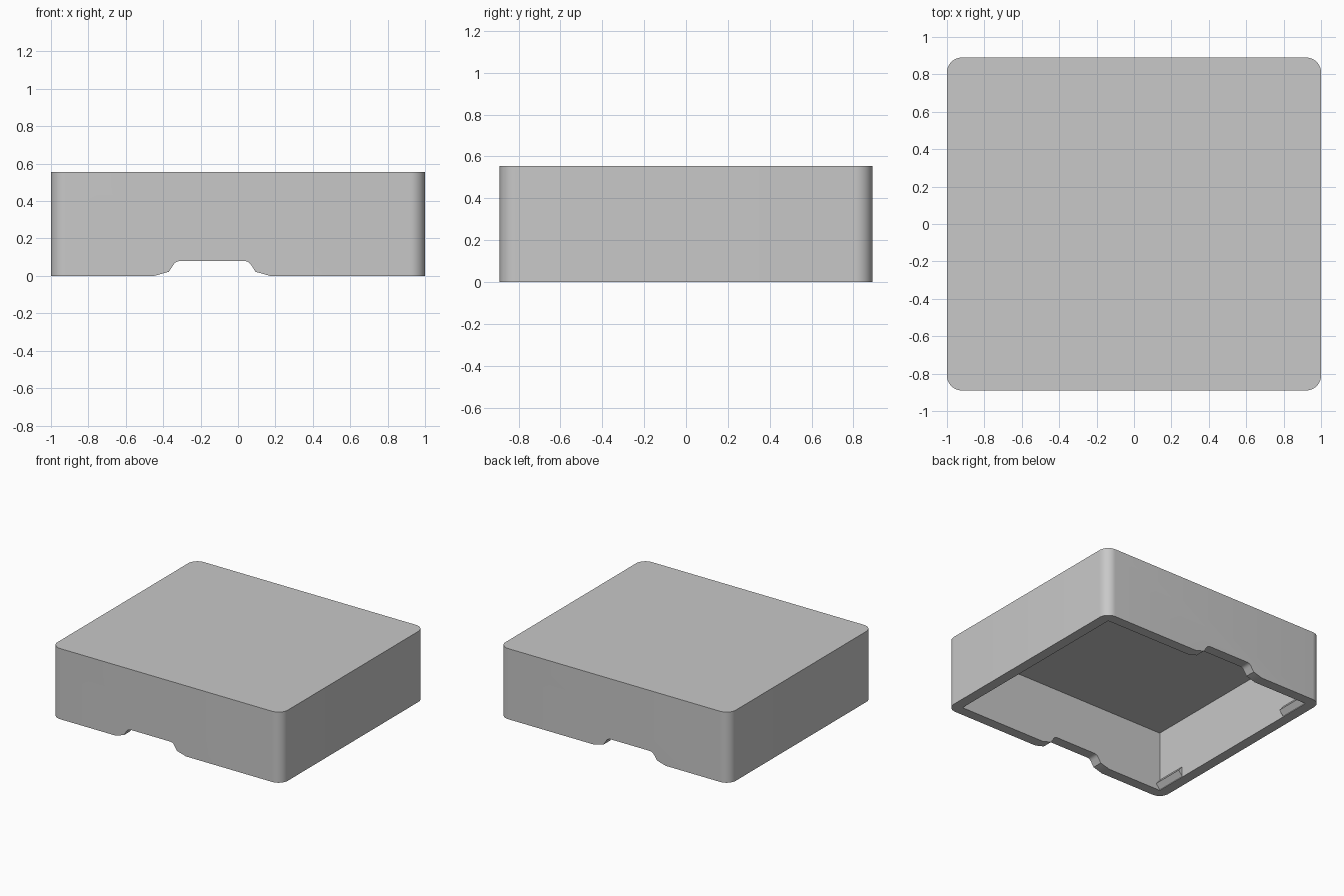
import bpy, bmesh, math
from mathutils import Vector

if "Cube" in bpy.data.objects:
    bpy.data.objects.remove(bpy.data.objects["Cube"])

HX, HY, H = 1.0, 0.89, 0.555    # half width, half depth, height
WALL, R = 0.08, 0.08            # wall thickness, outer corner radius
CEILING = 0.472                 # underside of the lid

grey = bpy.data.materials.new("plain grey")
grey.diffuse_color = (0.58, 0.58, 0.58, 1)
grey.use_nodes = True
grey.node_tree.nodes["Principled BSDF"].inputs["Base Color"].default_value = grey.diffuse_color


def prism(name, outline, sweep):
    """Solid made by sweeping a closed 3D outline along a vector."""
    bm = bmesh.new()
    face = bm.faces.new([bm.verts.new(p) for p in outline])
    out = bmesh.ops.extrude_face_region(bm, geom=[face])
    moved = [g for g in out["geom"] if isinstance(g, bmesh.types.BMVert)]
    bmesh.ops.translate(bm, verts=moved, vec=Vector(sweep))
    bmesh.ops.recalc_face_normals(bm, faces=bm.faces)
    mesh = bpy.data.meshes.new(name)
    bm.to_mesh(mesh)
    bm.free()
    mesh.materials.append(grey)
    ob = bpy.data.objects.new(name, mesh)
    bpy.context.collection.objects.link(ob)
    return ob


def cut(target, cutter):
    """Subtract the cutter, then remove it."""
    bpy.context.view_layer.objects.active = target
    mod = target.modifiers.new("cut", 'BOOLEAN')
    mod.operation, mod.solver, mod.object = 'DIFFERENCE', 'EXACT', cutter
    bpy.ops.object.modifier_apply(modifier=mod.name)
    bpy.data.objects.remove(cutter, do_unlink=True)


# Shell: rounded rectangle swept upwards
outline = []
for i, (sx, sy) in enumerate([(1, 1), (-1, 1), (-1, -1), (1, -1)]):
    for k in range(11):
        a = math.radians(90 * i + 9 * k)
        outline.append((sx * (HX - R) + R * math.cos(a),
                        sy * (HY - R) + R * math.sin(a), 0))
shell = prism("cover_shell", outline, (0, 0, H))

# Hollow with square inner corners, open at the bottom
ix, iy = HX - WALL, HY - WALL
hollow = prism("hollow_cutter",
               [(ix, iy, -0.1), (-ix, iy, -0.1), (-ix, -iy, -0.1), (ix, -iy, -0.1)],
               (0, 0, CEILING + 0.1))
cut(shell, hollow)

# Finger notch through front and back walls, symmetric about its own centre
half = [(0.31, -0.1), (0.31, 0.0), (0.232, 0.022), (0.207, 0.06),
        (0.198, 0.071), (0.187, 0.077), (0.172, 0.08)]
mid = -0.138
notch = [(mid + x, z) for x, z in half] + [(mid - x, z) for x, z in reversed(half)]
cut(shell, prism("notch_cutter", [(x, -1.2, z) for x, z in notch], (0, 2.4, 0)))

shell.select_set(True)
bpy.context.view_layer.objects.active = shell
bpy.ops.object.shade_smooth_by_angle(angle=math.radians(25))

# Snap ridges: triangular bars inside the side walls, one near each corner
for sx, side in ((-1, "left"), (1, "right")):
    for sy, end in ((-1, "front"), (1, "back")):
        profile = [(ix + 0.01, 0.005), (ix, 0.005), (ix - 0.033, 0.045),
                   (ix, 0.085), (ix + 0.01, 0.085)]
        prism(f"snap_ridge_{side}_{end}",
              [(sx * x, sy * 0.56, z) for x, z in profile],
              (0, sy * (iy - 0.56), 0))
